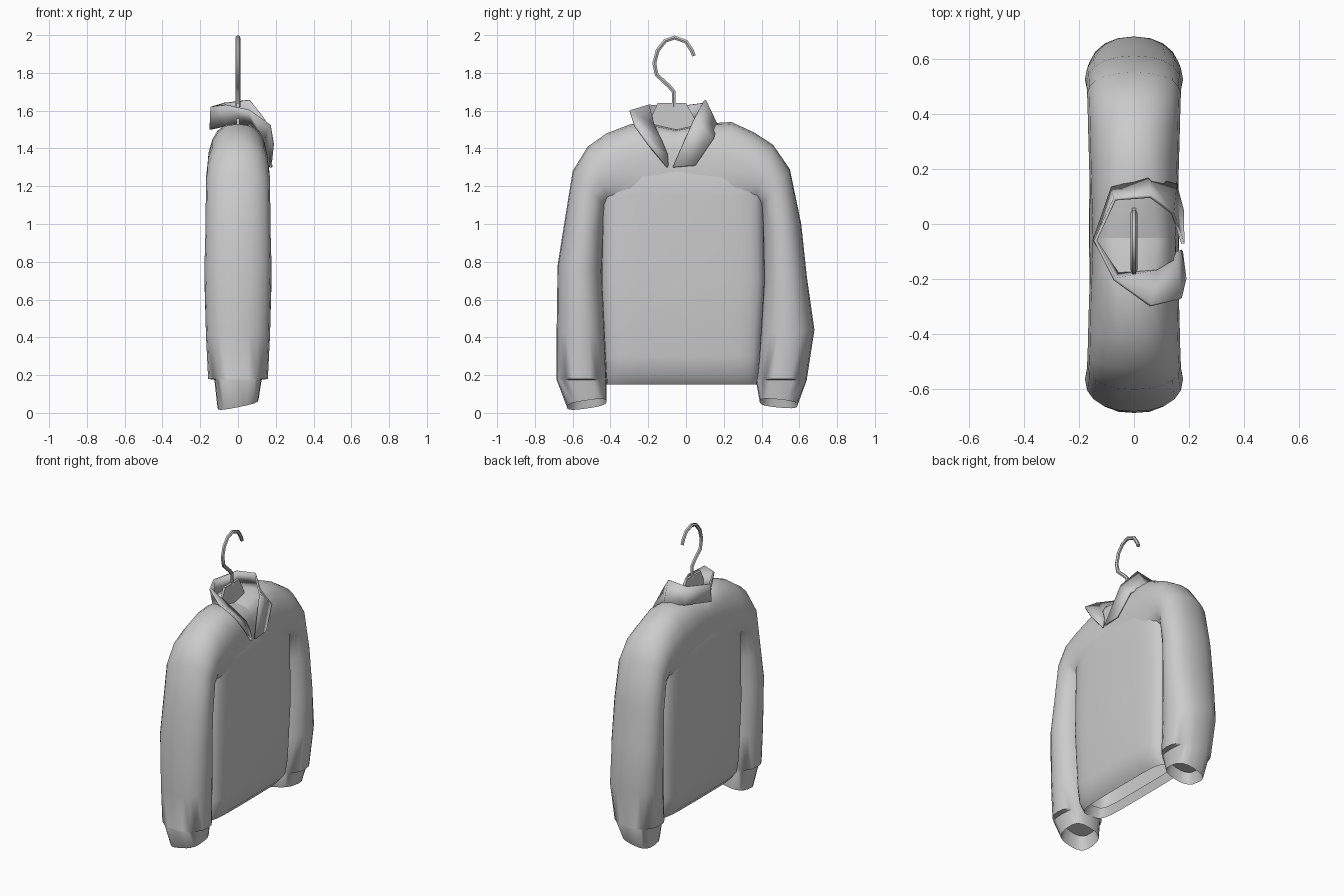
import bpy, bmesh, math
from mathutils import Vector

cube = bpy.data.objects.get("Cube")
if cube:
    bpy.data.objects.remove(cube, do_unlink=True)

grey = bpy.data.materials.new("soft grey")
grey.use_nodes = True
colour = (0.6, 0.6, 0.6, 1)
grey.diffuse_color = colour
grey.node_tree.nodes["Principled BSDF"].inputs["Base Color"].default_value = colour


def finish(obj, angle):
    """Give the part its colour and smooth shading with sharp folds."""
    obj.data.materials.clear()
    obj.data.materials.append(grey)
    bpy.ops.object.select_all(action='DESELECT')
    obj.select_set(True)
    bpy.context.view_layer.objects.active = obj
    bpy.ops.object.shade_smooth_by_angle(angle=math.radians(angle))
    return obj


def loft(name, rings, closed=True, cap_first=False, cap_last=False, angle=50):
    """Join a series of equal rings of points with quads."""
    bm = bmesh.new()
    rows = [[bm.verts.new(p) for p in ring] for ring in rings]
    count = len(rows[0])
    for low, high in zip(rows, rows[1:]):
        for i in range(count if closed else count - 1):
            j = (i + 1) % count
            bm.faces.new((low[i], low[j], high[j], high[i]))
    if cap_first:
        bm.faces.new(rows[0])
    if cap_last:
        bm.faces.new(rows[-1])
    bmesh.ops.recalc_face_normals(bm, faces=bm.faces)
    mesh = bpy.data.meshes.new(name)
    bm.to_mesh(mesh)
    bm.free()
    obj = bpy.data.objects.new(name, mesh)
    bpy.context.collection.objects.link(obj)
    return finish(obj, angle)


def section(outer, inner, depth, sides, power, tilt=0):
    """Rounded cross-section spanning two (y, z) points, with a half depth along x."""
    a, b = Vector((0, *outer)), Vector((0, *inner))
    middle, half = (a + b) / 2, (a - b) / 2
    ring = []
    for i in range(sides):
        t = math.tau * i / sides
        c, s = math.cos(t), math.sin(t)
        x = depth * math.copysign(abs(s) ** power, s)
        p = middle + half * math.copysign(abs(c) ** power, c)
        ring.append((x, p.y, p.z + tilt * x))
    return ring


# Body: narrow folded hem, flat front and back, running up inside the shoulders
body = [  # height, right edge, left edge, half depth
    (.21, -.39, .35, .08), (.15, -.42, .375, .095), (.2, -.425, .385, .14),
    (.3, -.43, .395, .155), (.7, -.45, .42, .163), (1.15, -.44, .41, .163),
    (1.25, -.42, .39, .161), (1.35, -.38, .35, .13)]
loft("body", [section((hi, z), (lo, z), d, 28, .4) for z, lo, hi, d in body],
     cap_last=True)

# Shoulders and sleeves: swept from mid chest over the shoulder to a tilted cuff
shape = [  # half depth and squareness
    (.153, .5), (.158, .7), (.163, .85), (.166, .9), (.168, .9), (.17, .9), (.172, .9),
    (.178, .9), (.17, .9), (.158, .9), (.125, .65), (.108, .7), (.09, .7)]
right_side = [  # outer y, z and inner y, z
    (-.05, 1.5, -.05, 1), (-.18, 1.53, -.16, 1), (-.29, 1.53, -.25, 1.02),
    (-.42, 1.48, -.34, 1.06), (-.52, 1.41, -.4, 1.1),
    (-.6, 1.28, -.42, 1.09), (-.645, 1, -.435, .95), (-.68, .78, -.445, .75),
    (-.685, .42, -.43, .42), (-.685, .18, -.42, .18), (-.685, .175, -.42, .175),
    (-.63, .03, -.42, .06), (-.61, .12, -.44, .13)]
left_side = [
    (-.05, 1.5, -.05, 1), (.08, 1.53, .07, 1), (.24, 1.54, .2, 1.02),
    (.36, 1.485, .3, 1.06), (.46, 1.42, .36, 1.1),
    (.55, 1.29, .39, 1.09), (.61, 1, .405, .95), (.64, .72, .41, .7),
    (.68, .44, .39, .42), (.64, .18, .37, .18), (.64, .175, .37, .175),
    (.59, .04, .39, .06), (.57, .12, .41, .13)]
for name, rows in (("right_sleeve", right_side), ("left_sleeve", left_side)):
    last = len(rows) - 2
    rings = [section(row[:2], row[2:], d, 20, p, .2 if i >= last else 0)
             for i, (row, (d, p)) in enumerate(zip(rows, shape))]
    loft(name, rings, cap_last=True)

# Collar: a standing band around the back, flaring into two front points
collar_neck = [(.167, -.095, 1.31), (.155, -.1, 1.37), (.145, -.13, 1.44),
               (.08, -.17, 1.52), (-.06, -.18, 1.52), (-.145, -.06, 1.5),
               (-.08, .13, 1.53), (.05, .165, 1.52), (.15, .145, 1.45), (.175, .05, 1.31)]
collar_edge = [(.172, -.1, 1.3), (.185, -.2, 1.42), (.17, -.27, 1.52), (.06, -.295, 1.6),
               (-.07, -.2, 1.63), (-.14, -.06, 1.62), (-.07, .09, 1.64), (.06, .1, 1.655),
               (.14, .04, 1.55), (.177, -.07, 1.3)]
collar = loft("collar", [collar_neck, collar_edge], closed=False, angle=30)
thick = collar.modifiers.new("cloth thickness", 'SOLIDIFY')
thick.thickness = .012
thick.offset = 0

# Hanger: a flat neck plate inside the collar
plate = [(-.2, 1.47), (-.2, 1.53), (-.15, 1.64), (0, 1.64), (.04, 1.57), (.08, 1.47)]
loft("hanger_plate", [[(x, y, z) for y, z in plate] for x in (-.008, .008)],
     cap_first=True, cap_last=True, angle=30)

# Hanger: bent wire hook
path = [(-.065, 1.62), (-.065, 1.7), (-.09, 1.73), (-.155, 1.79), (-.168, 1.85),
        (-.15, 1.92), (-.11, 1.97), (-.06, 1.987), (0, 1.965), (.03, 1.92), (.042, 1.89)]
curve = bpy.data.curves.new("hook", 'CURVE')
curve.dimensions = '3D'
curve.bevel_depth = .012
curve.bevel_resolution = 1
curve.use_fill_caps = True
spline = curve.splines.new('POLY')
spline.points.add(len(path) - 1)
for point, (y, z) in zip(spline.points, path):
    point.co = (0, y, z, 1)
hook = bpy.data.objects.new("hook", curve)
bpy.context.collection.objects.link(hook)
bpy.ops.object.select_all(action='DESELECT')
hook.select_set(True)
bpy.context.view_layer.objects.active = hook
bpy.ops.object.convert(target='MESH')
finish(bpy.context.view_layer.objects.active, 50)
